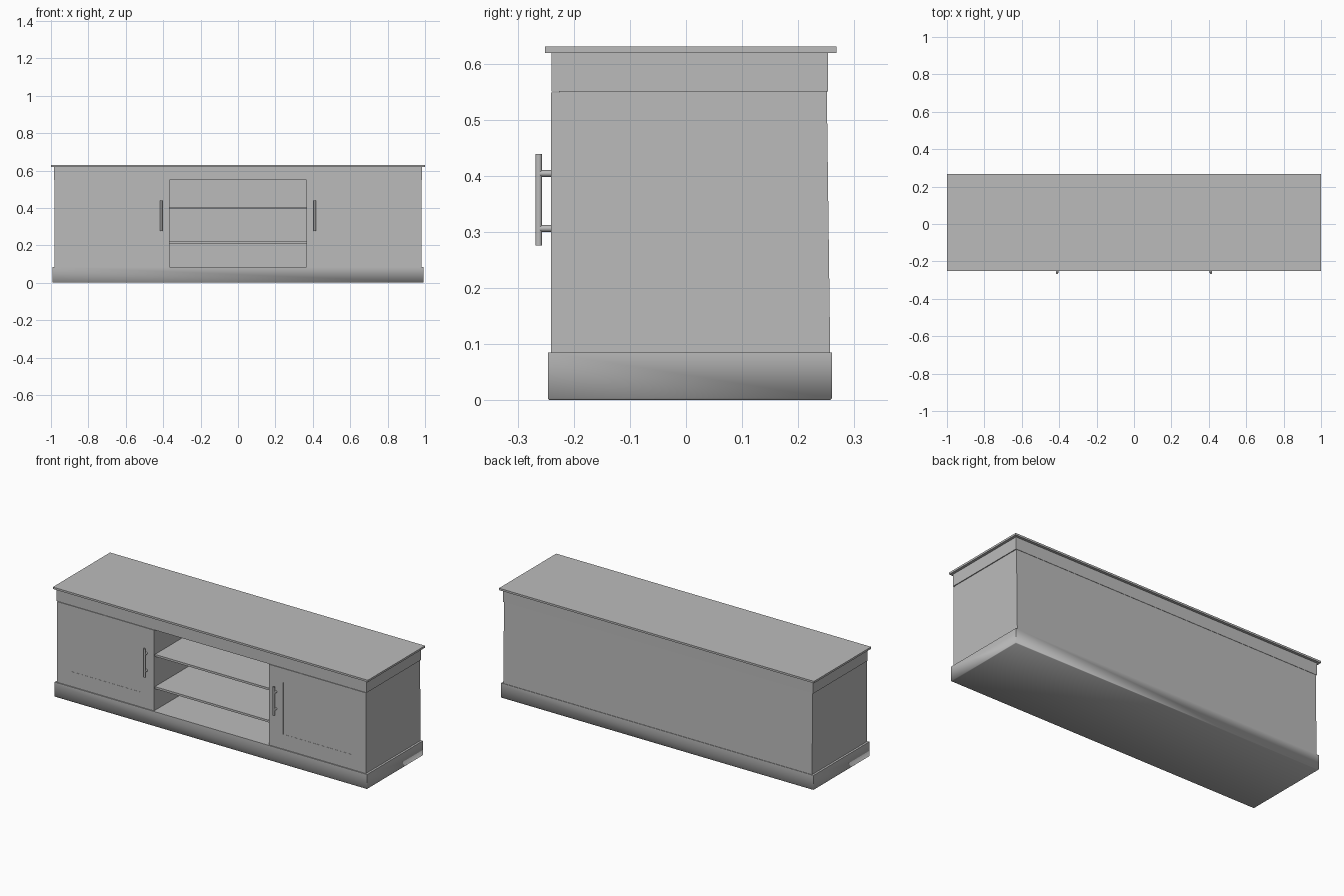
import bpy
import bmesh
from mathutils import Matrix

cube = bpy.data.objects.get("Cube")
if cube:
    bpy.data.objects.remove(cube, do_unlink=True)

GREY = (0.5, 0.5, 0.5, 1)
mat = bpy.data.materials.new("plain grey")
mat.use_nodes = True
mat.diffuse_color = GREY
mat.node_tree.nodes["Principled BSDF"].inputs["Base Color"].default_value = GREY


def finish(name, bm):
    mesh = bpy.data.meshes.new(name)
    bm.to_mesh(mesh)
    bm.free()
    mesh.materials.append(mat)
    obj = bpy.data.objects.new(name, mesh)
    bpy.context.collection.objects.link(obj)
    return obj


def box(name, x, y, z, lean=0, soft_bottom=0):
    """Box from (min, max) pairs; lean pushes the lower back edge outward."""
    bm = bmesh.new()
    bmesh.ops.create_cube(bm, size=1)
    for v in bm.verts:
        low, back = v.co.z < 0, v.co.y > 0
        v.co = (x[v.co.x > 0], y[back], z[not low])
        if low and back:
            v.co.y += lean
    if soft_bottom:
        edges = [e for e in bm.edges if all(v.co.z == z[0] for v in e.verts)]
        bmesh.ops.bevel(bm, geom=edges, offset=soft_bottom, segments=1,
                        affect='EDGES', profile=0.5)
    return finish(name, bm)


def rod(name, centre, radius, length, along_y=False):
    bm = bmesh.new()
    turn = Matrix.Rotation(1.5708, 4, 'X') if along_y else Matrix()
    bmesh.ops.create_cone(bm, cap_ends=True, segments=16, radius1=radius,
                          radius2=radius, depth=length,
                          matrix=Matrix.Translation(centre) @ turn)
    return shade(finish(name, bm), 0.7)


def shade(obj, angle):
    bpy.ops.object.select_all(action='DESELECT')
    obj.select_set(True)
    bpy.context.view_layer.objects.active = obj
    bpy.ops.object.shade_smooth_by_angle(angle=angle)
    return obj


LOW, HIGH = 0.085, 0.55      # open bay floor and ceiling
SIDE, BAY = 0.98, 0.365      # half widths of carcass and open bay

# Plinth, frieze and worktop
shade(box("plinth", (-0.992, 0.992), (-0.246, 0.26), (0, LOW), soft_bottom=0.003), 1.1)
box("frieze", (-0.985, 0.985), (-0.24, 0.253), (HIGH, 0.62))
box("worktop", (-1, 1), (-0.251, 0.268), (0.619, 0.63))

# Carcass back, leaning out slightly at the bottom
box("back_panel", (-SIDE, SIDE), (0.238, 0.251), (LOW, HIGH), lean=0.006)

# Open bay shelves
for name, z in (("upper_shelf", 0.4), ("lower_shelf", 0.215)):
    box(name, (-BAY, BAY), (-0.232, 0.24), (z - 0.006, z + 0.006))

for side, s in (("left", 1), ("right", -1)):
    def span(a, b):
        return tuple(sorted((s * a, s * b)))

    # Carcass uprights
    box(side + "_side_panel", span(SIDE - 0.02, SIDE), (-0.226, 0.24), (LOW, HIGH))
    box(side + "_divider", span(BAY, BAY + 0.02), (-0.226, 0.24), (LOW, HIGH))

    # Door with nearly flush rails and stiles
    top = 0.548
    box(side + "_door_panel", span(BAY, SIDE), (-0.239, -0.225), (LOW, top))
    for name, z in (("upper", (0.467, top)), ("lower", (LOW, 0.17))):
        box(f"{side}_door_{name}_rail", span(BAY, SIDE), (-0.24, -0.23), z)
    for name, x in (("inner", (BAY, 0.455)), ("outer", (0.895, SIDE))):
        box(f"{side}_door_{name}_stile", span(*x), (-0.2405, -0.23), (LOW, top))

    # Bar handle on two posts
    rod(side + "_handle_bar", (s * 0.411, -0.2625, 0.357), 0.006, 0.163)
    for name, z in (("upper", 0.404), ("lower", 0.306)):
        rod(f"{side}_handle_{name}_post", (s * 0.411, -0.25, z), 0.006, 0.024, True)
